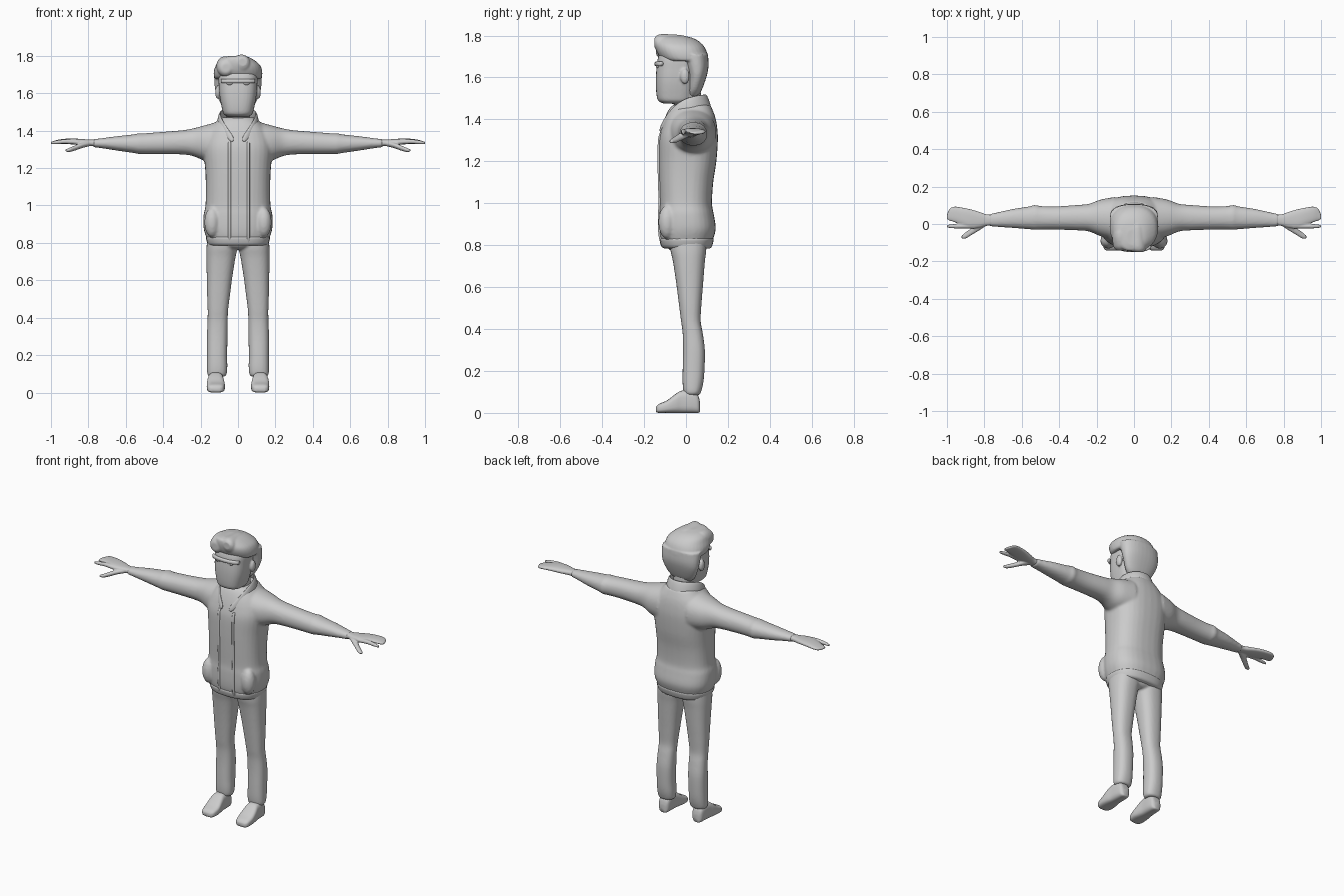
import bpy, bmesh, math
from mathutils import Vector

AXES = {'x': (0, 1, 2), 'y': (1, 0, 2), 'z': (2, 0, 1)}


def loft(bm, axis, rings, p=2.4, mirror=False, n=32, steps=4):
    """Closed superellipse loft. Ring = (t, a0, a1, b0, b1): extents across the axis."""
    fine = []
    for i in range(len(rings) - 1):
        q = [rings[max(i - 1, 0)], rings[i], rings[i + 1], rings[min(i + 2, len(rings) - 1)]]
        for k in range(steps):
            u = k / steps
            fine.append([.5 * (2 * b + (c - a) * u + (2 * a - 5 * b + 4 * c - d) * u * u
                               + (3 * b - a - 3 * c + d) * u ** 3) for a, b, c, d in zip(*q)])
    fine.append(rings[-1])
    it, ia, ib = AXES[axis]
    for s in ((1, -1) if mirror else (1,)):
        loops = []
        for t, a0, a1, b0, b1 in fine:
            loop = []
            for k in range(n):
                w = 2 * math.pi * k / n
                c, d = math.cos(w), math.sin(w)
                co = [0, 0, 0]
                co[it] = t
                co[ia] = (a0 + a1) / 2 + (a1 - a0) / 2 * math.copysign(abs(c) ** (2 / p), c)
                co[ib] = (b0 + b1) / 2 + (b1 - b0) / 2 * math.copysign(abs(d) ** (2 / p), d)
                co[0] *= s
                loop.append(bm.verts.new(co))
            loops.append(loop)
        for A, B in zip(loops, loops[1:]):
            for k in range(n):
                bm.faces.new((A[k], A[(k + 1) % n], B[(k + 1) % n], B[k]))
        bm.faces.new(loops[0])
        bm.faces.new(loops[-1])


def blob(bm, c, r, mirror=False):
    """Ellipsoid bulge."""
    for s in ((1, -1) if mirror else (1,)):
        vs = bmesh.ops.create_uvsphere(bm, u_segments=20, v_segments=12, radius=1)['verts']
        for v in vs:
            v.co = Vector((s * c[0] + v.co.x * r[0], c[1] + v.co.y * r[1], c[2] + v.co.z * r[2]))


def finish(bm, name, voxel=0, smooth=0):
    """Make the object; a voxel size fuses overlapping pieces into one skin."""
    bmesh.ops.recalc_face_normals(bm, faces=bm.faces)
    me = bpy.data.meshes.new(name)
    bm.to_mesh(me)
    bm.free()
    ob = bpy.data.objects.new(name, me)
    bpy.context.collection.objects.link(ob)
    for f in me.polygons:
        f.use_smooth = True
    if voxel:
        m = ob.modifiers.new('fuse', 'REMESH')
        m.mode, m.voxel_size, m.use_smooth_shade = 'VOXEL', voxel, True
    if smooth:
        m = ob.modifiers.new('soften', 'SMOOTH')
        m.factor, m.iterations = .5, smooth
    return ob


def sym(z, r, y0, y1):
    return (z, -r, r, y0, y1)


# Jacket: torso, sleeves and pocket bulges in one skin
bm = bmesh.new()
loft(bm, 'z', [sym(.79, .15, -.10, .115), sym(.825, .168, -.122, .128), sym(.88, .184, -.13, .142),
               sym(.95, .184, -.13, .132), sym(1.0, .174, -.127, .124), sym(1.1, .172, -.13, .13),
               sym(1.2, .176, -.132, .145), sym(1.3, .185, -.13, .152), sym(1.36, .175, -.117, .149),
               sym(1.41, .15, -.1, .14), sym(1.45, .115, -.08, .125), sym(1.47, .095, -.06, .115)], 2.5)
loft(bm, 'x', [(.1, -.09, .145, 1.22, 1.45), (.18, -.065, .13, 1.24, 1.428), (.24, -.04, .108, 1.264, 1.412),
               (.3, -.034, .102, 1.273, 1.402), (.42, -.03, .094, 1.275, 1.392), (.5, -.03, .096, 1.275, 1.386),
               (.53, -.031, .102, 1.275, 1.386), (.56, -.028, .094, 1.281, 1.38), (.65, -.021, .08, 1.294, 1.37),
               (.74, -.015, .06, 1.308, 1.358), (.775, -.012, .054, 1.311, 1.355)], 2.2, True)
blob(bm, (.138, -.09, .91), (.042, .042, .08), True)
finish(bm, 'jacket', .008, 4)

# Jacket hem band
bm = bmesh.new()
loft(bm, 'z', [sym(.785, .15, -.105, .115), sym(.795, .162, -.118, .124),
               sym(.825, .171, -.126, .132), sym(.835, .166, -.12, .128)], 2.5)
finish(bm, 'jacket_hem')

# Jacket front edges beside the zip
bm = bmesh.new()
for x in (-.045, .055):
    loft(bm, 'z', [(z, x - .008, x + .008, y - .004, y + .01) for z, y in
                   ((.80, -.112), (.83, -.124), (.88, -.13), (.95, -.13), (1.0, -.127),
                    (1.1, -.13), (1.2, -.132), (1.3, -.13), (1.34, -.12))], 2, n=10)
finish(bm, 'jacket_front_edges')

# Collar: folded ribbon, lower and upper edge points from back to front
low = [(0, .125, 1.44), (.06, .112, 1.44), (.104, .055, 1.44), (.112, 0, 1.44),
       (.1, -.06, 1.41), (.06, -.11, 1.355), (.028, -.128, 1.33)]
top = [(0, .097, 1.522), (.05, .085, 1.522), (.088, .04, 1.515), (.097, -.01, 1.5),
       (.088, -.06, 1.465), (.05, -.105, 1.405), (.015, -.122, 1.36)]
bm = bmesh.new()
rows = [[bm.verts.new(c) for c in row] for row in (low, top)]
for i in range(6):
    bm.faces.new((rows[0][i], rows[0][i + 1], rows[1][i + 1], rows[1][i]))
collar = finish(bm, 'collar')
collar.modifiers.new('mirror', 'MIRROR')
m = collar.modifiers.new('thick', 'SOLIDIFY')
m.thickness, m.offset = .014, 0
collar.modifiers.new('round', 'SUBSURF').levels = 2
collar.modifiers['round'].render_levels = 2

# Trousers: two legs and the seat
bm = bmesh.new()
loft(bm, 'z', [(.085, .07, .155, -.005, .065), (.1, .06, .164, -.012, .072), (.14, .057, .166, -.016, .082),
               (.2, .058, .166, -.016, .088), (.3, .056, .166, -.014, .09), (.38, .055, .163, -.016, .08),
               (.44, .053, .162, -.024, .07), (.52, .043, .165, -.034, .074), (.62, .03, .167, -.047, .082),
               (.72, .014, .169, -.062, .09), (.78, .002, .168, -.075, .097), (.86, 0, .16, -.08, .1)], 2.4, True)
loft(bm, 'z', [sym(.765, .03, -.05, .07), sym(.785, .1, -.085, .095), sym(.85, .15, -.1, .11)])
finish(bm, 'trousers', .007, 3)

# Shoes
bm = bmesh.new()
loft(bm, 'y', [(-.143, .095, .145, .005, .028), (-.13, .078, .161, 0, .042), (-.09, .07, .167, 0, .06),
               (-.05, .074, .165, 0, .09), (-.02, .078, .16, 0, .106), (.03, .08, .156, 0, .106),
               (.057, .086, .15, 0, .085), (.067, .1, .136, .004, .05)], 3.2, True)
finish(bm, 'shoes')

# Hands: palm, joined fingers, forefinger and thumb
bm = bmesh.new()
loft(bm, 'x', [(.75, -.008, .05, 1.314, 1.353), (.79, -.01, .052, 1.318, 1.352), (.83, -.02, .066, 1.321, 1.355),
               (.88, -.022, .08, 1.326, 1.358), (.92, -.006, .088, 1.329, 1.357), (.96, .01, .093, 1.33, 1.352),
               (.985, .018, .082, 1.328, 1.345), (1.0, .025, .05, 1.329, 1.34)], 2.4, True)
loft(bm, 'x', [(.85, -.025, .01, 1.324, 1.352), (.92, -.024, .002, 1.33, 1.354), (.97, -.023, -.001, 1.328, 1.348),
               (1.0, -.018, -.006, 1.328, 1.34)], 2, True, 16)
loft(bm, 'x', [(.79, -.01, .025, 1.318, 1.345), (.83, -.036, .01, 1.308, 1.338), (.87, -.06, -.022, 1.294, 1.322),
               (.9, -.078, -.044, 1.286, 1.309), (.922, -.078, -.062, 1.288, 1.3)], 2, True, 16)
finish(bm, 'hands', .004, 2)

# Head, neck and ears
bm = bmesh.new()
loft(bm, 'z', [sym(1.475, .055, -.105, .02), sym(1.488, .076, -.132, .03), sym(1.52, .086, -.141, .04),
               sym(1.58, .098, -.144, .05), sym(1.64, .103, -.141, .06), sym(1.7, .103, -.132, .06),
               sym(1.76, .08, -.1, .05)], 2.7)
loft(bm, 'z', [sym(1.36, .075, -.085, .08), sym(1.44, .066, -.06, .075), sym(1.54, .066, -.05, .07)])
blob(bm, (.108, -.005, 1.605), (.014, .022, .036), True)
finish(bm, 'head', .006, 2)

# Brow bar and eyes
bm = bmesh.new()
loft(bm, 'x', [(x, y - .008, y + .014, 1.654, 1.676) for x, y in
               ((-.09, -.122), (-.06, -.137), (0, -.143), (.06, -.137), (.09, -.122))], 2.6, n=16)
blob(bm, (.045, -.136, 1.652), (.016, .008, .008), True)
finish(bm, 'brow_and_eyes')

# Hair: back shell, overhanging top and swept front locks
bm = bmesh.new()
loft(bm, 'z', [sym(1.505, .055, 0, .055), sym(1.54, .09, .005, .075), sym(1.6, .117, .008, .097),
               sym(1.65, .126, -.005, .107), sym(1.71, .128, -.03, .105)], 2.3)
loft(bm, 'z', [sym(1.678, .122, -.1, .105), sym(1.69, .129, -.12, .107), sym(1.72, .129, -.138, .1),
               sym(1.75, .118, -.146, .085), (1.775, -.105, .09, -.146, .058), (1.792, -.08, .06, -.14, .02),
               (1.8, -.04, .03, -.115, -.03)], 2.3)
loft(bm, 'y', [(-.15, .0, .05, 1.745, 1.79), (-.13, -.025, .065, 1.715, 1.805), (-.08, -.03, .065, 1.71, 1.806),
               (0, -.03, .06, 1.7, 1.797), (.06, -.02, .04, 1.69, 1.755)], 2)
loft(bm, 'y', [(-.143, -.09, -.04, 1.71, 1.76), (-.12, -.11, -.02, 1.69, 1.787), (-.05, -.115, -.025, 1.69, 1.797),
               (.04, -.09, -.02, 1.69, 1.77)], 2)
finish(bm, 'hair', .006, 2)
